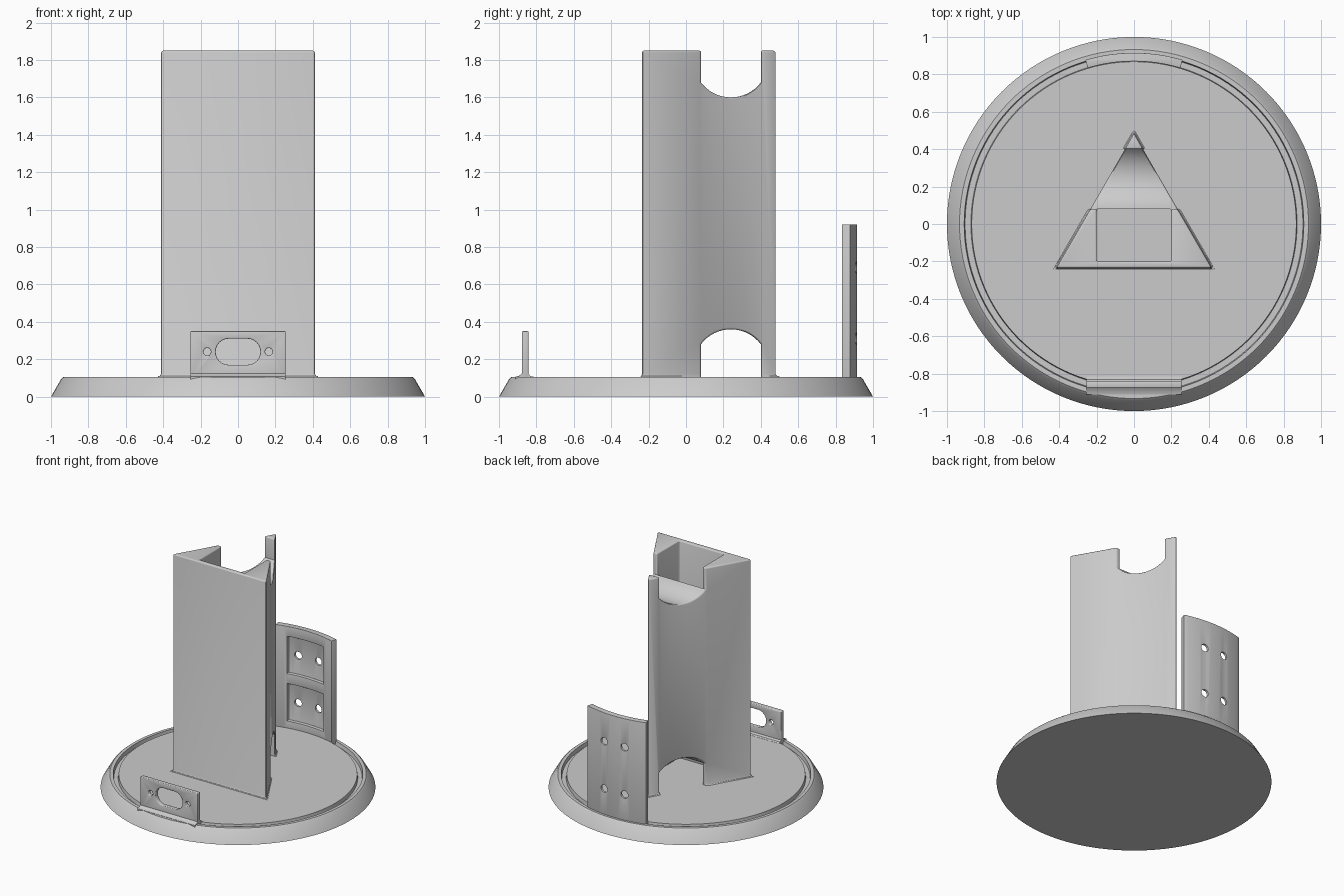
import bpy
import bmesh
from math import sin, cos, pi, radians, asin
from mathutils import Vector

cube = bpy.data.objects.get("Cube")
if cube:
    bpy.data.objects.remove(cube)

GREY = (0.6, 0.6, 0.6, 1)
mat = bpy.data.materials.new("light grey plastic")
mat.use_nodes = True
mat.diffuse_color = GREY
mat.node_tree.nodes["Principled BSDF"].inputs["Base Color"].default_value = GREY


def loft(name, rings):
    """Closed solid through rings of equal point count."""
    bm = bmesh.new()
    rows = [[bm.verts.new(p) for p in ring] for ring in rings]
    n = len(rows[0])
    for a, b in zip(rows, rows[1:]):
        for i in range(n):
            j = (i + 1) % n
            bm.faces.new((a[i], a[j], b[j], b[i]))
    bm.faces.new(rows[0][::-1])
    bm.faces.new(rows[-1])
    bmesh.ops.recalc_face_normals(bm, faces=bm.faces)
    mesh = bpy.data.meshes.new(name)
    bm.to_mesh(mesh)
    bm.free()
    mesh.materials.append(mat)
    ob = bpy.data.objects.new(name, mesh)
    bpy.context.collection.objects.link(ob)
    return ob


def extrude(name, outline, axis, lo, hi):
    """Push a 2D outline along x, y or z."""
    def place(p, d):
        q = list(p)
        q.insert("xyz".index(axis), d)
        return Vector(q)
    return loft(name, [[place(p, d) for p in outline] for d in (lo, hi)])


def rect(u0, u1, v0, v1):
    return [(u0, v0), (u1, v0), (u1, v1), (u0, v1)]


def arc(u, v, r, start, end, steps):
    angles = [radians(start + (end - start) * i / steps) for i in range(steps + 1)]
    return [(round(u + r * cos(a), 5), round(v + r * sin(a), 5)) for a in angles]


def sector(r0, r1, half):
    """Curved strip centred on the back of the base."""
    return arc(0, 0, r1, 90 - half, 90 + half, 16) + arc(0, 0, r0, 90 + half, 90 - half, 16)


def finish(ob, cutters=(), bevel=0.0):
    """Cut, round the edges and shade the part."""
    bpy.ops.object.select_all(action="DESELECT")
    ob.select_set(True)
    bpy.context.view_layer.objects.active = ob
    for c in cutters:
        c.hide_render = True
        m = ob.modifiers.new("cut", "BOOLEAN")
        m.operation = "DIFFERENCE"
        m.solver = "EXACT"
        m.object = c
        bpy.ops.object.modifier_apply(modifier=m.name)
        bpy.data.objects.remove(c)
    if bevel:
        m = ob.modifiers.new("round", "BEVEL")
        m.width = bevel
        m.segments = 3
        m.limit_method = "ANGLE"
        m.angle_limit = radians(50)
        bpy.ops.object.modifier_apply(modifier=m.name)
    bpy.ops.object.shade_smooth_by_angle(angle=radians(32))


# Round base with a shallow ring groove
TOP = 0.105
profile = [(1, 0), (0.945, 0.095), (0.933, TOP), (0.908, TOP), (0.903, 0.075),
           (0.872, 0.075), (0.868, TOP)]
base = loft("round_base", [[(r * cos(2 * pi * i / 128), r * sin(2 * pi * i / 128), z)
                            for i in range(128)] for r, z in profile])
finish(base)

# Triangular tower with flared foot
corners = [(-0.415, -0.235), (0.415, -0.235), (0, 0.484)]
tower = loft("triangular_tower", [
    [(x * s, 0.005 + (y - 0.005) * s, z) for x, y in corners]
    for s, z in ((1.06, 0.05), (1.06, TOP), (1.02, 0.11), (1, 0.122), (1, 1.85))])
# Curved saddles at top and bottom, plus the vertical shaft
saddle = arc(0.24, 1.8, 0.2, 216.87, 323.13, 16) + [(0.4, 2), (0.08, 2)]
arch = arc(0.24, 0.16, 0.2, 36.87, 143.13, 16) + [(0.08, 0), (0.4, 0)]
finish(tower, [
    extrude("saddle_cutter", saddle, "x", -0.6, 0.6),
    extrude("arch_cutter", arch, "x", -0.6, 0.6),
    extrude("shaft_cutter", rect(-0.2, 0.2, -0.2, 0.08), "z", 0, 2)], 0.01)

# Curved back panel with two pockets and four screw holes
half = math_half = asin(0.26 / 0.915) * 180 / pi
panel = extrude("curved_back_panel", sector(0.87, 0.915, half), "z", 0.078, 0.92)
cuts = []
for z in (0.31, 0.69):
    cuts.append(extrude("pocket_cutter", sector(0.8, 0.897, 10.7), "z", z - 0.15, z + 0.15))
    for x in (-0.09, 0.09):
        cuts.append(extrude("hole_cutter", arc(x, z, 0.03, 0, 345, 23), "y", 0.7, 1.1))
finish(panel, cuts, 0.008)

# Front connector plate with a slot and two hex holes
plate = extrude("connector_plate", rect(-0.255, 0.255, 0.09, 0.35), "y", -0.877, -0.842)
slot = arc(0.05, 0.24, 0.07, -90, 90, 12) + arc(-0.05, 0.24, 0.07, 90, 270, 12)
finish(plate, [extrude("slot_cutter", slot, "y", -1, -0.7)] + [
    extrude("hex_cutter", arc(x, 0.24, 0.022, 0, 300, 5), "y", -1, -0.7)
    for x in (-0.165, 0.165)], 0.006)

# Flared foot under the connector plate
foot = extrude("connector_foot", [(-0.912, 0.08), (-0.912, 0.107), (-0.892, 0.112),
                                  (-0.875, 0.125), (-0.844, 0.125), (-0.832, 0.11),
                                  (-0.815, 0.106), (-0.815, 0.08)], "x", -0.255, 0.255)
finish(foot)
